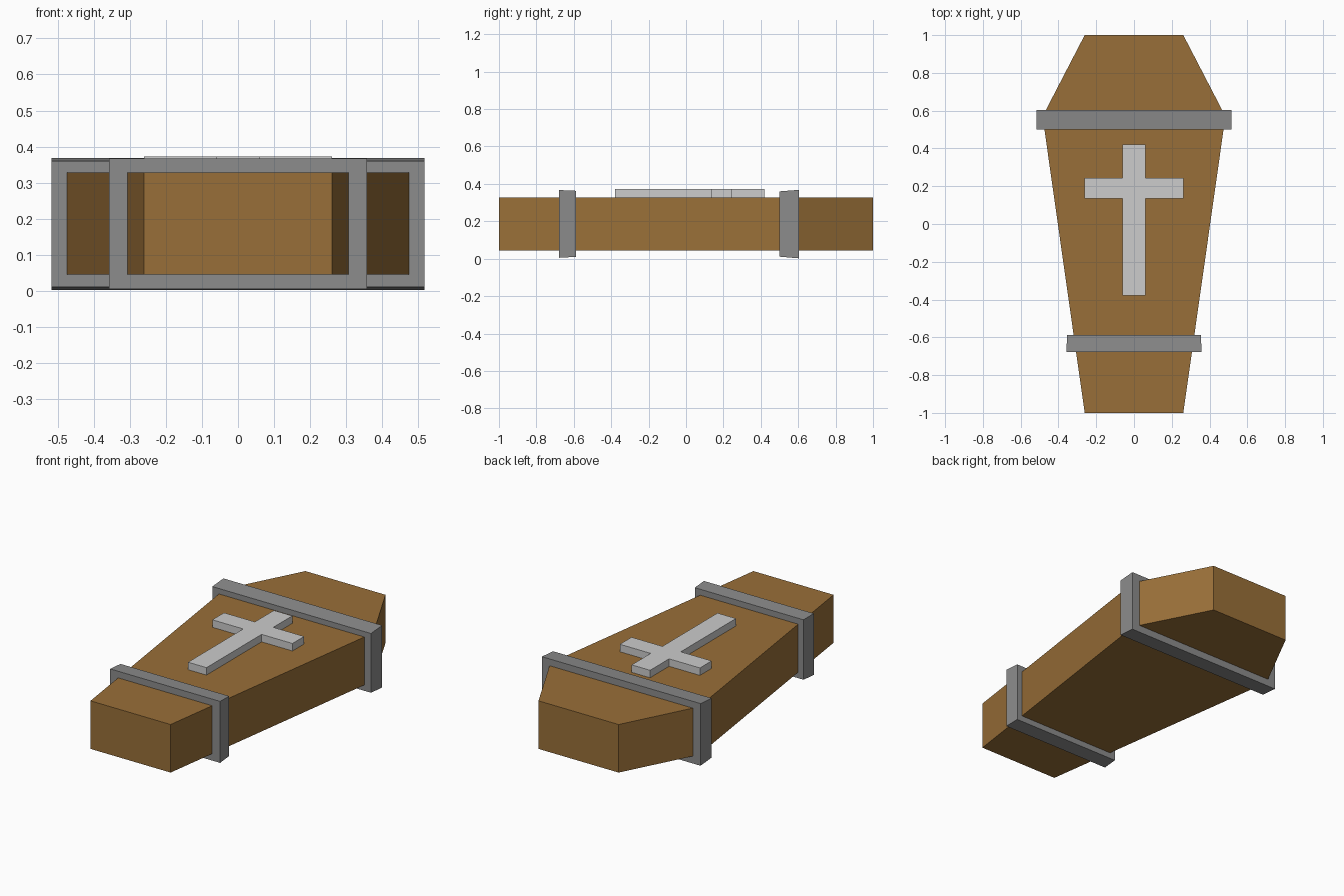
import bpy

if "Cube" in bpy.data.objects:
    bpy.data.objects.remove(bpy.data.objects["Cube"])


def material(name, rgb):
    # sRGB 0-255 to linear
    lin = [((c / 255 + 0.055) / 1.055) ** 2.4 for c in rgb]
    m = bpy.data.materials.new(name)
    m.diffuse_color = (*lin, 1)
    m.use_nodes = True
    m.node_tree.nodes["Principled BSDF"].inputs["Base Color"].default_value = m.diffuse_color
    return m


wood = material("brown_wood", (153, 111, 56))
iron = material("grey_metal", (140, 140, 140))
silver = material("pale_metal", (204, 204, 204))


def loft(name, lower, upper, mat):
    """Closed solid between two matching 3D outlines (counter-clockwise seen from the upper one)."""
    n = len(lower)
    faces = [tuple(reversed(range(n))), tuple(range(n, 2 * n))]
    faces += [(i, (i + 1) % n, n + (i + 1) % n, n + i) for i in range(n)]
    mesh = bpy.data.meshes.new(name)
    mesh.from_pydata(lower + upper, [], faces)
    mesh.materials.append(mat)
    ob = bpy.data.objects.new(name, mesh)
    bpy.context.collection.objects.link(ob)
    return ob


def prism(name, half, z0, z1, mat):
    """Mirror the right-hand outline (bottom to top) and extrude it upwards."""
    outline = half + [(-x, y) for x, y in reversed(half)]
    return loft(name, [(x, y, z0) for x, y in outline],
                [(x, y, z1) for x, y in outline], mat)


def strap(name, y0, y1, w0, w1, z0, z1):
    """Band around the body; z0 and z1 are the (low, high) limits at front and back."""
    def rect(w, y, z):
        return [(-w, y, z[0]), (-w, y, z[1]), (w, y, z[1]), (w, y, z[0])]
    return loft(name, rect(w0, y0, z0), rect(w1, y1, z1), iron)


# Six-sided coffin body
prism("coffin_body", [(0.261, -1), (0.484, 0.57), (0.261, 1)], 0.045, 0.328, wood)

# Slightly tapered metal bands
strap("shoulder_band", 0.499, 0.603, 0.517, 0.517, (0.011, 0.36), (0.002, 0.368))
strap("foot_band", -0.678, -0.588, 0.358, 0.354, (0.005, 0.367), (0.01, 0.363))

# Cross on the lid
prism("lid_cross", [(0.06, -0.379), (0.06, 0.134), (0.261, 0.134),
                    (0.261, 0.243), (0.06, 0.243), (0.06, 0.42)], 0.32, 0.372, silver)
